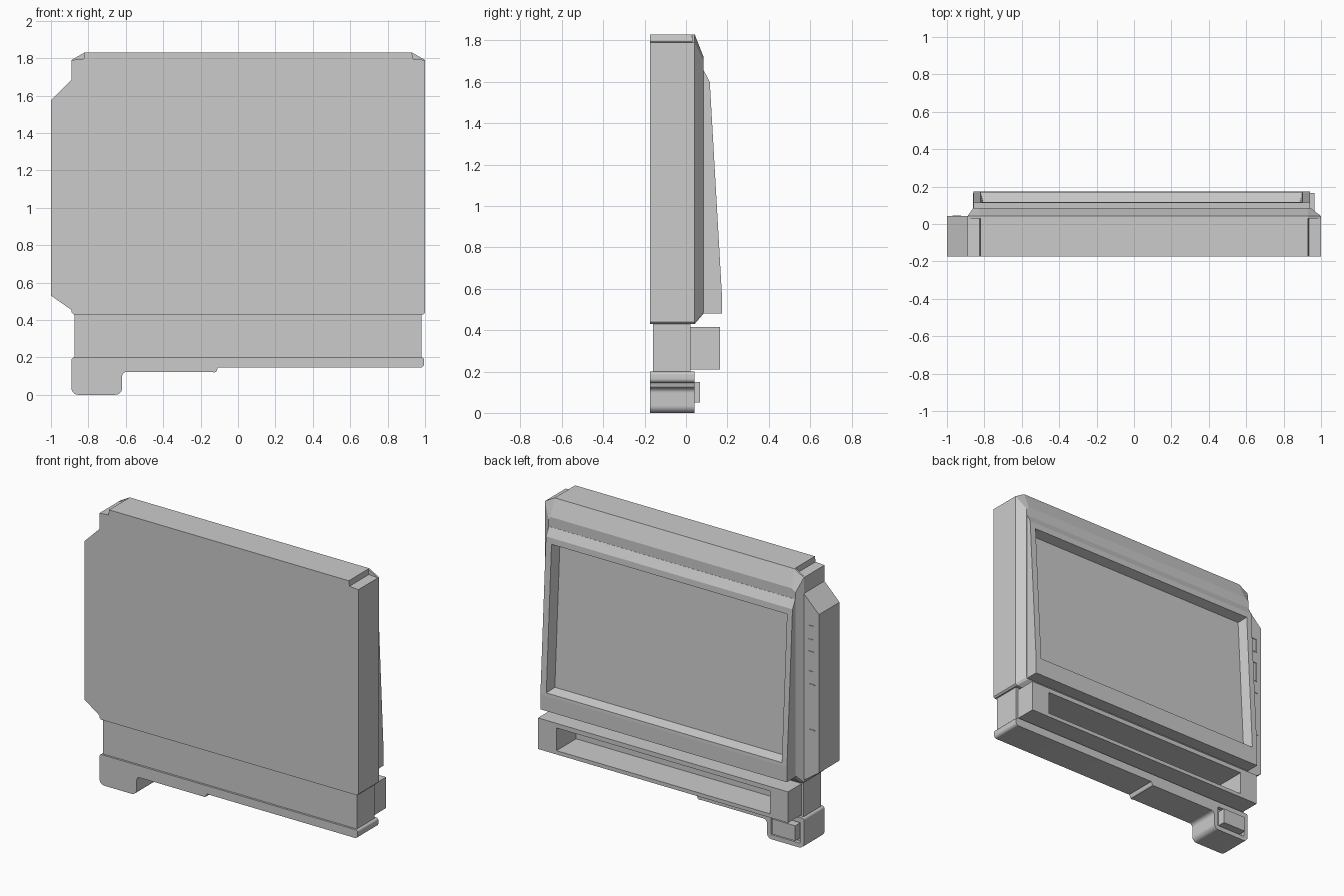
import bpy, bmesh, math
from mathutils import Vector

if "Cube" in bpy.data.objects:
    bpy.data.objects.remove(bpy.data.objects["Cube"])


def loft(name, rings):
    """Closed solid bridging rings of equal point count."""
    bm = bmesh.new()
    vs = [[bm.verts.new(p) for p in r] for r in rings]
    n = len(vs[0])
    for a, b in zip(vs, vs[1:]):
        for i in range(n):
            j = (i + 1) % n
            bm.faces.new((a[i], a[j], b[j], b[i]))
    bm.faces.new(vs[0])
    bm.faces.new(vs[-1])
    bmesh.ops.recalc_face_normals(bm, faces=bm.faces)
    me = bpy.data.meshes.new(name)
    bm.to_mesh(me)
    bm.free()
    ob = bpy.data.objects.new(name, me)
    bpy.context.collection.objects.link(ob)
    return ob


def prism_y(name, pts, y0, y1):
    return loft(name, [[(x, y, z) for x, z in pts] for y in (y0, y1)])


def prism_x(name, pts, x0, x1):
    return loft(name, [[(x, y, z) for y, z in pts] for x in (x0, x1)])


def box(name, x0, x1, y0, y1, z0, z1):
    return prism_y(name, [(x0, z0), (x1, z0), (x1, z1), (x0, z1)], y0, y1)


def boolean(ob, other, op):
    """Apply a boolean and remove the helper object."""
    other.hide_render = True
    m = ob.modifiers.new("bool", 'BOOLEAN')
    m.operation, m.object, m.solver = op, other, 'EXACT'
    bpy.context.view_layer.objects.active = ob
    bpy.ops.object.modifier_apply(modifier=m.name)
    bpy.data.objects.remove(other)


def rounded(corners, seg=6):
    """Profile with each (x, z, radius) corner rounded."""
    out, n = [], len(corners)
    for i, (x, z, r) in enumerate(corners):
        p = Vector((x, z))
        a = (Vector(corners[i - 1][:2]) - p).normalized() * r + p
        b = (Vector(corners[(i + 1) % n][:2]) - p).normalized() * r + p
        c = a + b - p
        for k in range(seg + 1):
            d = a.lerp(b, k / seg) - c
            out.append(tuple(c + d.normalized() * r))
    return out


def smooth(ob):
    bpy.ops.object.select_all(action='DESELECT')
    ob.select_set(True)
    bpy.context.view_layer.objects.active = ob
    bpy.ops.object.shade_smooth_by_angle(angle=math.radians(30))


FRONT = -0.173

# Main casing with stepped top corners
prism_y("main_casing", [(-.88, .43), (.99, .43), (1, .44), (1, 1.79), (.935, 1.795), (.93, 1.83),
                        (-.82, 1.83), (-.825, 1.795), (-.89, 1.79), (-.89, .44)], FRONT, .03)

# Tapered rear shoulder joined to the sloping screen frame
wide = [(-.88, .43), (.99, .43), (1, .44), (1, 1.79), (.93, 1.83), (-.82, 1.83), (-.89, 1.79), (-.89, .44)]
slim = [(-.85, .48), (.93, .48), (.945, .49), (.945, 1.70), (.93, 1.72), (-.83, 1.72), (-.86, 1.70), (-.86, .49)]
frame = loft("screen_frame", [[(x, y, z) for x, z in ring]
                              for y, ring in ((.03, wide), (.042, wide), (.085, slim))])
bezel = prism_x("bezel", [(.038, .481), (.173, .481), (.173, .58), (.115, 1.6), (.086, 1.655), (.038, 1.655)],
                -.858, .942)
boolean(frame, bezel, 'UNION')


# Screen recess, parallel to the sloping face
def recess_ring(depth, inset):
    x0, x1, z0, z1 = -.82 + inset, .90 - inset, .60 + inset, 1.56 - inset
    return [(x, .173 - .0569 * (z - .58) - depth, z)
            for x, z in ((x0, z0), (x1, z0), (x1, z1), (x0, z1))]


boolean(frame, loft("screen_cutter", [recess_ring(-.03, -.007), recess_ring(.066, .016)]), 'DIFFERENCE')

# Side grip with slanted ends and small raised marks
prism_y("side_grip", [(-1, .53), (-.885, .45), (-.885, 1.69), (-1, 1.575)], FRONT, .042)
for i, (z, h) in enumerate(((1.44, .09), (1.25, .13))):
    box(f"grip_mark_{i}", -.965, -.96, .04, .046, z - h / 2, z + h / 2)
    for j, e in enumerate((-1, 1)):
        zc = z + e * h / 2
        box(f"grip_mark_{i}_end_{j}", -.965, -.925, .04, .046, zc - .003, zc + .003)
for i, z in enumerate((1.10, .80)):
    box(f"grip_tick_{i}", -.97, -.93, .04, .046, z - .003, z + .003)

# Lower body with rear block and deep slot
lower = box("lower_body", -.875, .98, -.16, .022, .19, .44)
boolean(lower, box("rear_block", -.86, .965, 0, .165, .21, .415), 'UNION')
boolean(lower, box("slot_cutter", -.73, .83, -.04, .25, .235, .385), 'DIFFERENCE')

# Base rail with rounded foot
base = prism_y("base_rail", rounded([
    (-.89, .2, .015), (-.89, 0, .035), (-.62, 0, .035), (-.62, .122, .025), (-.12, .122, .015),
    (-.105, .145, .008), (.995, .145, .02), (.995, .2, .015)]), FRONT, .042)
boolean(base, box("socket_cutter", -.862, -.65, .015, .1, .03, .165), 'DIFFERENCE')
smooth(base)

# Connector block in the foot socket
box("foot_connector", -.845, -.675, .0, .068, .05, .15)
